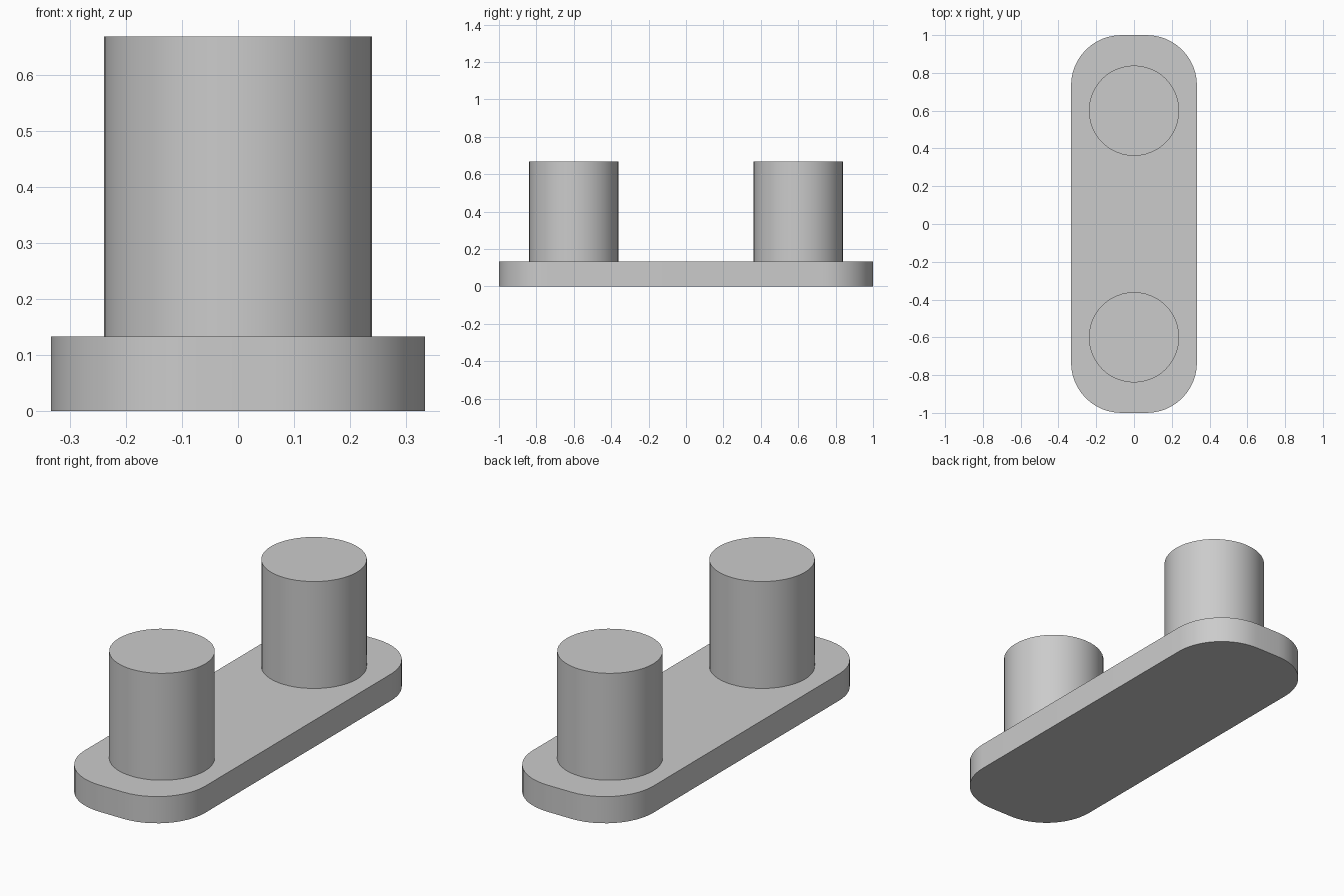
import bpy
import bmesh
from math import cos, sin, pi, radians

cube = bpy.data.objects.get("Cube")
if cube:
    bpy.data.objects.remove(cube, do_unlink=True)

HALF_WIDTH, HALF_LENGTH, CORNER = 0.3333, 1.0, 0.2667
PLATE_TOP, PIN_TOP = 0.1333, 0.6675
PIN_RADIUS, PIN_OFFSET = 0.239, 0.6

grey = bpy.data.materials.new("light grey")
grey.use_nodes = True
colour = (0.6, 0.6, 0.6, 1)
grey.diffuse_color = colour
grey.node_tree.nodes["Principled BSDF"].inputs["Base Color"].default_value = colour


def finish(obj):
    obj.data.materials.append(grey)
    bpy.ops.object.select_all(action="DESELECT")
    obj.select_set(True)
    bpy.context.view_layer.objects.active = obj
    bpy.ops.object.shade_smooth_by_angle(angle=radians(30))


def extrude_outline(name, outline, bottom, top):
    """Solid prism from a counter-clockwise outline."""
    bm = bmesh.new()
    base = bm.faces.new([bm.verts.new((x, y, bottom)) for x, y in outline])
    result = bmesh.ops.extrude_face_region(bm, geom=[base], use_keep_orig=True)
    for v in result["geom"]:
        if isinstance(v, bmesh.types.BMVert):
            v.co.z = top
    bmesh.ops.recalc_face_normals(bm, faces=bm.faces)
    mesh = bpy.data.meshes.new(name)
    bm.to_mesh(mesh)
    bm.free()
    obj = bpy.data.objects.new(name, mesh)
    bpy.context.collection.objects.link(obj)
    finish(obj)


def arc(cx, cy, radius, start, sweep, steps):
    angles = [start + sweep * i / steps for i in range(steps + 1)]
    return [(cx + radius * cos(a), cy + radius * sin(a)) for a in angles]


# Base plate with rounded corners
outline = []
for quarter, (sx, sy) in enumerate([(1, 1), (-1, 1), (-1, -1), (1, -1)]):
    outline += arc(sx * (HALF_WIDTH - CORNER), sy * (HALF_LENGTH - CORNER),
                   CORNER, quarter * pi / 2, pi / 2, 12)
extrude_outline("base_plate", outline, 0, PLATE_TOP)

# Two upright pins
for name, y in (("front_pin", -PIN_OFFSET), ("back_pin", PIN_OFFSET)):
    circle = arc(0, y, PIN_RADIUS, 0, 2 * pi, 48)[:-1]
    extrude_outline(name, circle, PLATE_TOP, PIN_TOP)
